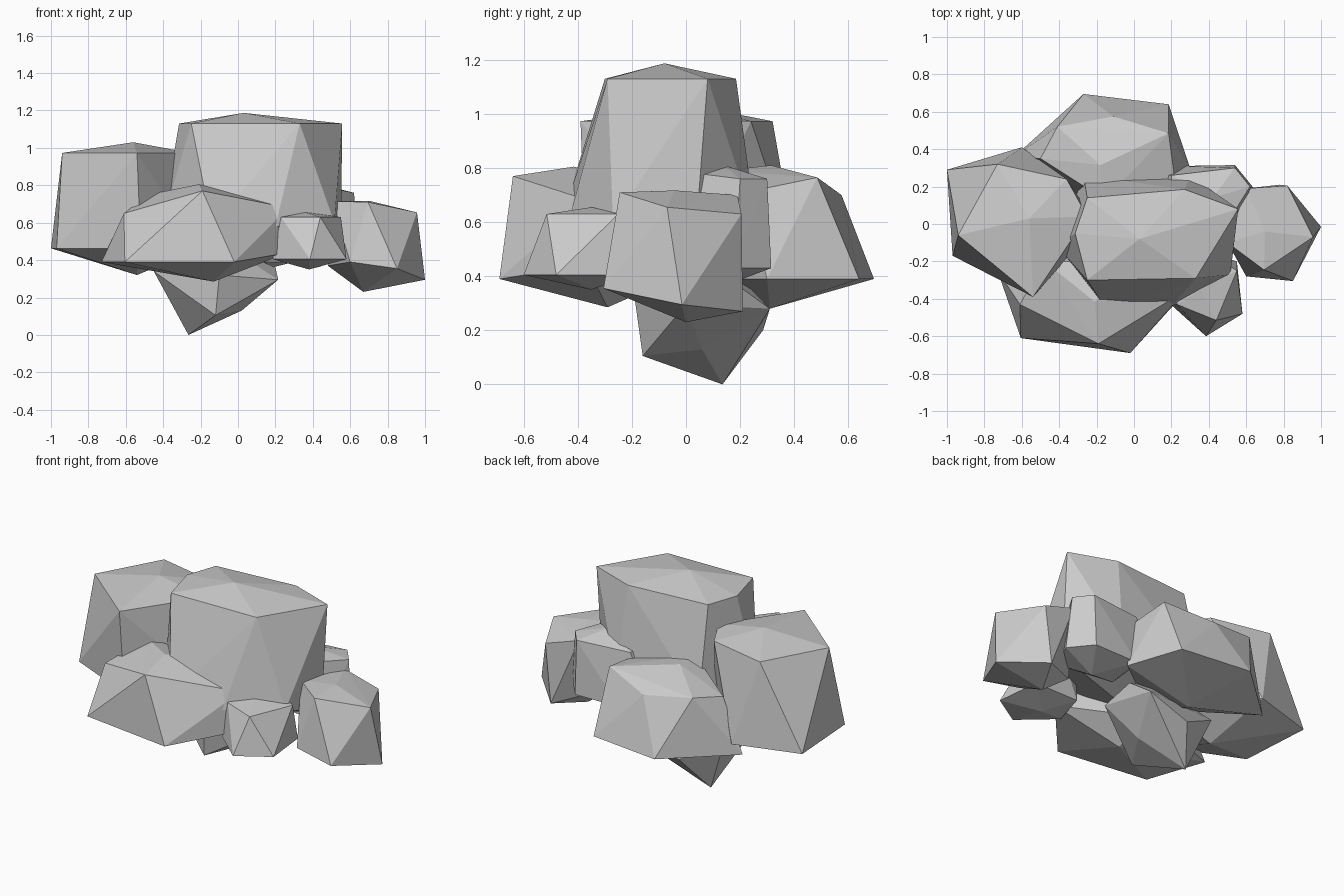
import bpy, bmesh


def boulder(name, top, upper, lower, bottom, upper_z=0.0, lower_z=0.0):
    """Faceted stone: two polygon rings between a top and a bottom peak, skinned as a hull.
    Ring points may carry their own height; otherwise the ring height is used."""
    bm = bmesh.new()
    for ring, z in ((upper, upper_z), (lower, lower_z), ([top, bottom], 0)):
        for p in ring:
            bm.verts.new(p if len(p) == 3 else (p[0], p[1], z))
    bmesh.ops.convex_hull(bm, input=bm.verts[:])
    bmesh.ops.delete(bm, geom=[v for v in bm.verts if not v.link_faces], context='VERTS')
    bmesh.ops.recalc_face_normals(bm, faces=bm.faces[:])
    mesh = bpy.data.meshes.new(name)
    bm.to_mesh(mesh)
    bm.free()
    obj = bpy.data.objects.new(name, mesh)
    bpy.context.collection.objects.link(obj)
    return obj


# tall central boulder
boulder("centre_boulder", (.03, -.08, 1.187),
        [(-.25, -.30), (-.315, -.05), (-.25, .14), (.27, .185), (.557, .08), (.33, -.29)],
        [(.55, .03, .48), (.515, -.27, .6), (.2, -.44), (-.14, -.47), (-.41, -.12), (-.27, .26), (.3, .26)],
        (.05, -.08, .42), 1.13, .58)

# upper left boulder
boulder("left_boulder", (-.56, .03, 1.03),
        [(-.94, -.06), (-.73, .32), (-.36, .24), (-.25, .04), (-.54, -.39)],
        [(-1.0, .29), (-.97, -.17), (-.52, -.37), (-.2, 0), (-.6, .41)],
        (-.54, .02, .32), .973, .463)

# broad front boulder
boulder("front_boulder", (-.21, -.415, .805),
        [(-.19, -.64, .77), (-.61, -.43, .65), (.27, -.36, .68), (-.48, -.2), (.05, -.2)],
        [(-.605, -.61), (-.02, -.69), (.27, -.37, .44), (-.73, -.25), (-.2, -.05)],
        (-.13, -.29, .285), .75, .39)

# broad back boulder
boulder("back_boulder", (-.18, .315, .81),
        [(-.41, .52, .74), (-.11, .575, .70), (.185, .485, .765), (.22, .22), (-.155, .13, .79), (-.5, .35)],
        [(-.27, .695), (.185, .64), (.3, .3), (-.64, .36), (-.1, 0)],
        (-.14, .31, .28), .71, .39)

# small stone at front right
boulder("small_front_stone", (.36, -.35, .655),
        [(.44, -.515), (.23, -.43), (.55, -.25), (.4, -.15), (.24, -.22)],
        [(.385, -.6), (.58, -.48), (.185, -.42), (.25, -.2), (.55, -.2)],
        (.38, -.35, .35), .63, .405)

# right-hand stone
boulder("right_stone", (.7, -.04, .717),
        [(.695, -.245, .71), (.957, -.07, .655), (.82, .205, .63), (.6, .19, .7), (.5, -.1, .715)],
        [(.85, -.305, .355), (1, -.015, .295), (.78, .21, .27), (.6, -.28, .39), (.48, 0, .37)],
        (.67, 0, .23))

# small stone behind, on the right
boulder("small_back_stone", (.42, .14, .81),
        [(.54, .3), (.62, .2), (.52, .04, .78), (.2, .26), (.2, .05)],
        [(.54, .315), (.65, .18), (.57, 0), (.1, .26, .55), (.24, .31), (.2, .05)],
        (.42, .13, .36), .76, .43)

# supporting stone underneath
boulder("base_stone", (-.1, .1, .5),
        [(.215, 0, .295), (-.45, 0, .34), (-.1, -.19), (.14, .31, .28), (.2, .2, .36), (-.4, .2, .34)],
        [(-.12, -.16, .105), (.02, .06, .13), (-.15, .285, .2)],
        (-.265, .135, 0), .32)
